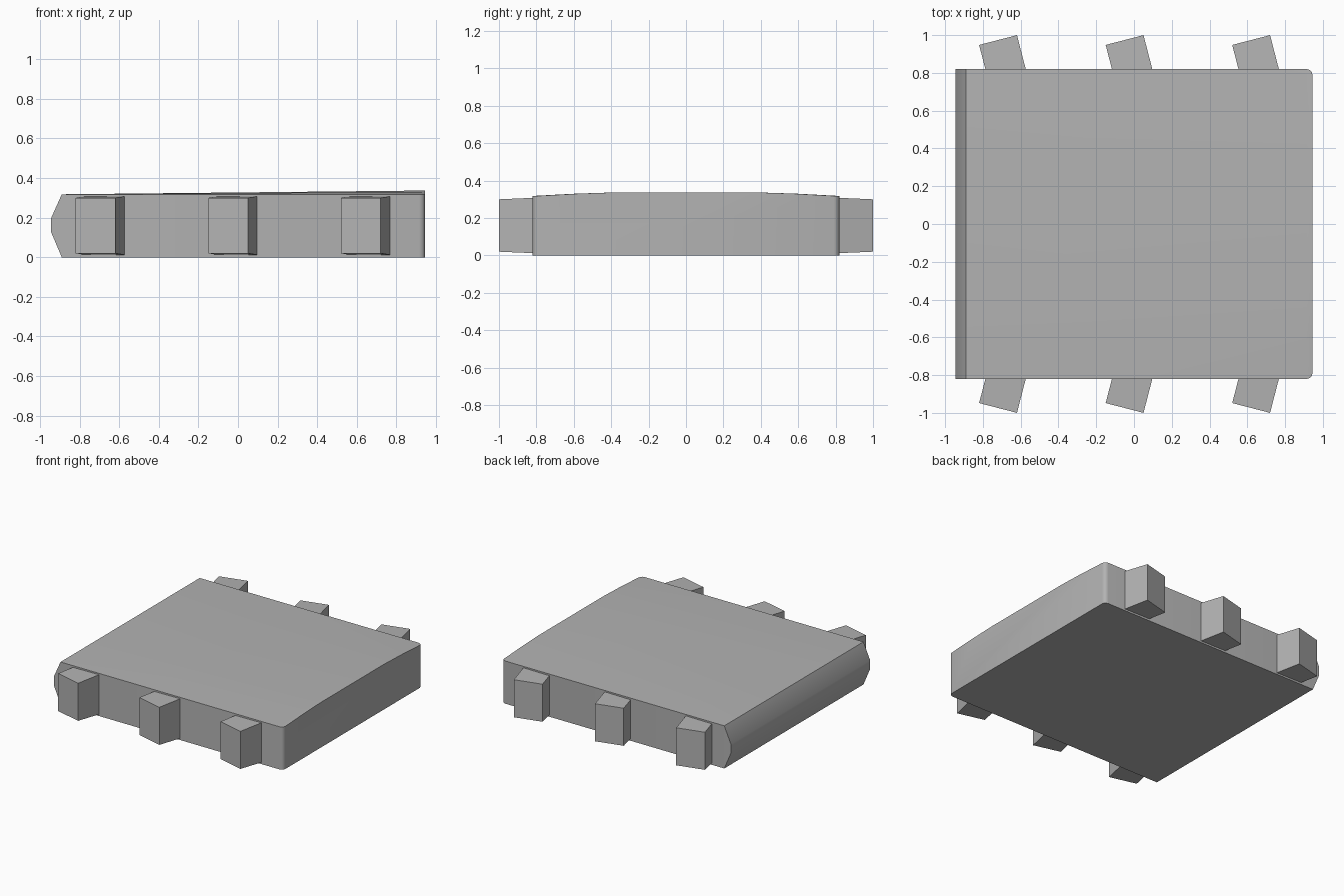
import bpy, bmesh
from math import sin, cos, radians
from mathutils import Vector

if "Cube" in bpy.data.objects:
    bpy.data.objects.remove(bpy.data.objects["Cube"])

GREY = (0.45, 0.45, 0.45, 1)
grey = bpy.data.materials.new("mid_grey")
grey.use_nodes = True
grey.diffuse_color = GREY
grey.node_tree.nodes["Principled BSDF"].inputs["Base Color"].default_value = GREY


def loft(name, rings, smooth=False):
    """Skin a list of equal-length rings and cap both ends."""
    bm = bmesh.new()
    loops = [[bm.verts.new(p) for p in ring] for ring in rings]
    n = len(loops[0])
    for a, b in zip(loops, loops[1:]):
        for i in range(n):
            j = (i + 1) % n
            bm.faces.new((a[i], a[j], b[j], b[i]))
    bm.faces.new(loops[0])
    bm.faces.new(loops[-1])
    bmesh.ops.recalc_face_normals(bm, faces=bm.faces[:])
    mesh = bpy.data.meshes.new(name)
    bm.to_mesh(mesh)
    bm.free()
    mesh.materials.append(grey)
    obj = bpy.data.objects.new(name, mesh)
    bpy.context.collection.objects.link(obj)
    if smooth:
        bpy.ops.object.select_all(action='DESELECT')
        obj.select_set(True)
        bpy.context.view_layer.objects.active = obj
        bpy.ops.object.shade_smooth_by_angle(angle=radians(30))
    return obj


# Slab: bevelled nose on the right side, crowned top growing towards the left
HALF_X, HALF_Y, HEIGHT, CROWN, NOSE, ROUND = 0.945, 0.82, 0.318, 0.019, 0.055, 0.03
CROWN_SHAPE = [(-1, 0), (-0.72, 0.65), (-0.47, 1), (0.47, 1), (0.72, 0.65), (1, 0)]


def section(x, low, high, half_width):
    rise = CROWN * max(0, (x + HALF_X - NOSE) / (2 * HALF_X - NOSE))
    ring = [(x, half_width, low), (x, -half_width, low)]
    return ring + [(x, half_width * f, high + rise * c) for f, c in CROWN_SHAPE]


sections = [section(-HALF_X, 0.13, 0.195, HALF_Y),
            section(-HALF_X + NOSE, 0, HEIGHT, HALF_Y)]
for step in range(4):
    a = radians(30 * step)
    sections.append(section(HALF_X - ROUND * (1 - sin(a)), 0, HEIGHT,
                            HALF_Y - ROUND * (1 - cos(a))))
loft("slab", sections, smooth=True)

# Angled lugs: three along each long side, flaring slightly towards the slab
LUG_WIDTH, LUG_DEPTH, TILT = 0.207, 0.24, radians(14.5)
for side, label in ((-1, "front"), (1, "back")):
    across = Vector((cos(TILT), side * sin(TILT), 0)) * LUG_WIDTH
    inward = Vector((sin(TILT), -side * cos(TILT), 0)) * LUG_DEPTH
    for i in range(3):
        corner = Vector((-0.82 + 0.67 * i, side * 0.948, 0))
        rings = []
        for base, low, high in ((corner, 0.02, 0.3), (corner + inward, 0.01, 0.31)):
            down, up = Vector((0, 0, low)), Vector((0, 0, high))
            rings.append([base + down, base + across + down,
                          base + across + up, base + up])
        loft(f"{label}_lug_{i + 1}", rings)
